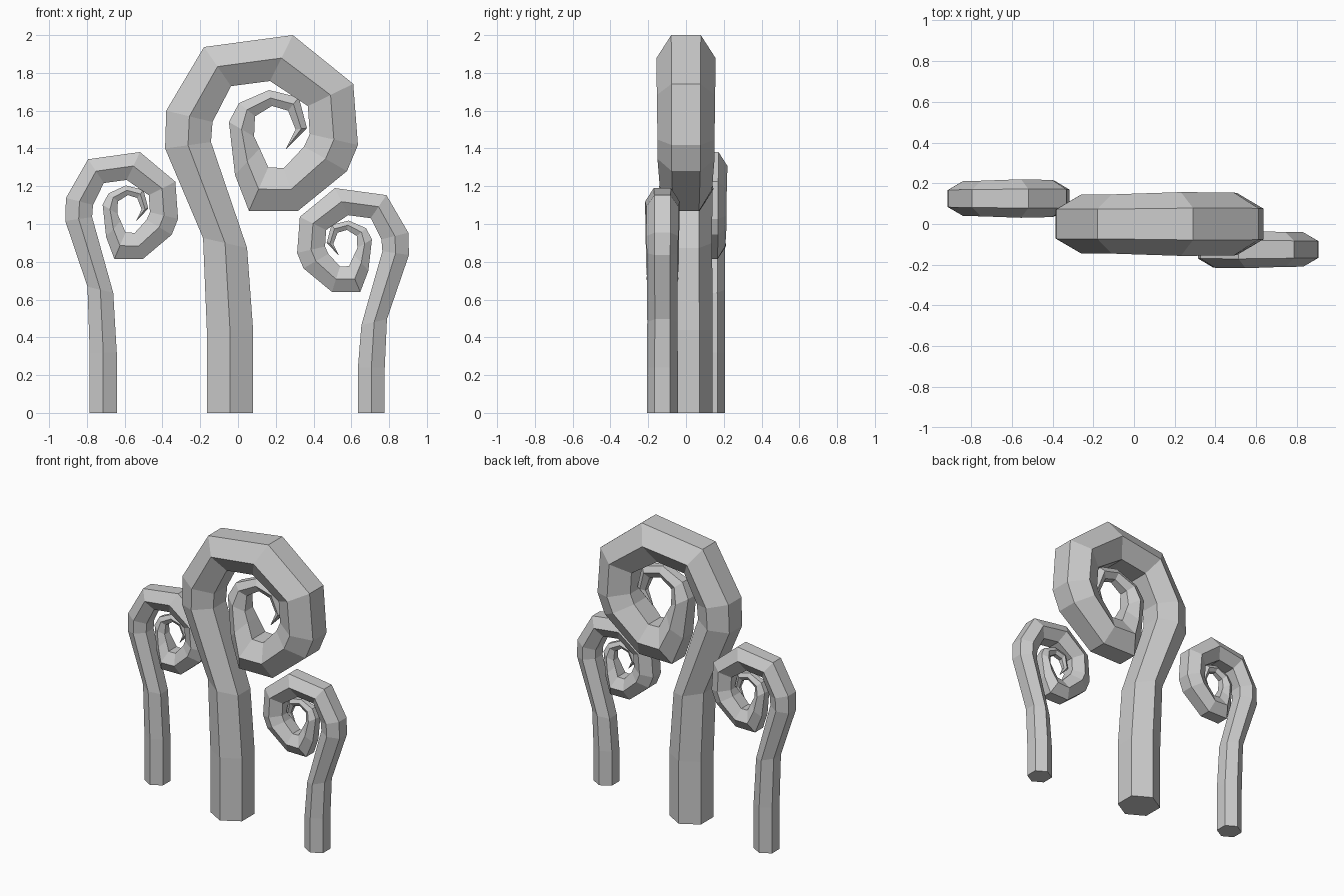
import bpy, bmesh
from mathutils import Vector

if "Cube" in bpy.data.objects:
    bpy.data.objects.remove(bpy.data.objects["Cube"])

# Each ring of the curl: outer x, outer z, inner x, inner z (front view of the large frond)
RINGS = [
    (-.165, 0, .08, 0), (-.165, .44, .08, .44), (-.185, .926, .048, .873),
    (-.386, 1.40, -.143, 1.434), (-.38, 1.60, -.135, 1.54), (-.18, 1.937, -.037, 1.73),
    (.29, 2.0, .17, 1.757), (.61, 1.742, .37, 1.624), (.635, 1.418, .38, 1.476),
    (.577, 1.28, .35, 1.41), (.317, 1.069, .243, 1.296), (.058, 1.069, .16, 1.30),
    (-.016, 1.26, .115, 1.40), (-.048, 1.54, .085, 1.463), (.005, 1.64, .09, 1.57),
    (.164, 1.709, .18, 1.625), (.322, 1.67, .265, 1.60), (.365, 1.508, .305, 1.50),
    (.256, 1.397, .254, 1.40),
]


def frond(name, y, place):
    """Hexagonal tapering tube swept through the rings, closed at both ends."""
    bm = bmesh.new()
    loops = []
    for i, (ox, oz, ix, iz) in enumerate(RINGS):
        o, n = Vector(place(i, ox, oz)), Vector(place(i, ix, iz))
        c, h = (o + n) / 2, (o - n) / 2
        r = h.length / .866
        hexagon = [(1, .5), (0, 1), (-1, .5), (-1, -.5), (0, -1), (1, -.5)]
        loops.append([bm.verts.new((c.x + h.x * a, y + r * b, c.y + h.y * a)) for a, b in hexagon])
    for a, b in zip(loops, loops[1:]):
        for k in range(6):
            j = (k + 1) % 6
            bm.faces.new((a[k], a[j], b[j], b[k]))
    bm.faces.new(loops[0])
    bm.faces.new(loops[-1])
    bmesh.ops.recalc_face_normals(bm, faces=bm.faces)
    mesh = bpy.data.meshes.new(name)
    bm.to_mesh(mesh)
    bm.free()
    bpy.context.collection.objects.link(bpy.data.objects.new(name, mesh))


def small(x0, z0, sx, sz, knee):
    """Scale the curl about its top corner and stretch the stem down to the ground."""
    def place(i, x, z):
        pz = z0 + sz * (z - 2)
        if i == 0:
            pz = 0
        elif i == 1:
            pz = knee
        elif i == 2:
            pz -= .06
        return x0 + sx * (x - .29), pz
    return place


# Large middle frond, then the small left one and the mirrored small right one
frond("large_frond", 0, lambda i, x, z: (x, z))
frond("left_frond", .125, small(-.519, 1.381, .585, .608, .32))
frond("right_frond", -.125, small(.513, 1.19, -.58, .59, .24))
